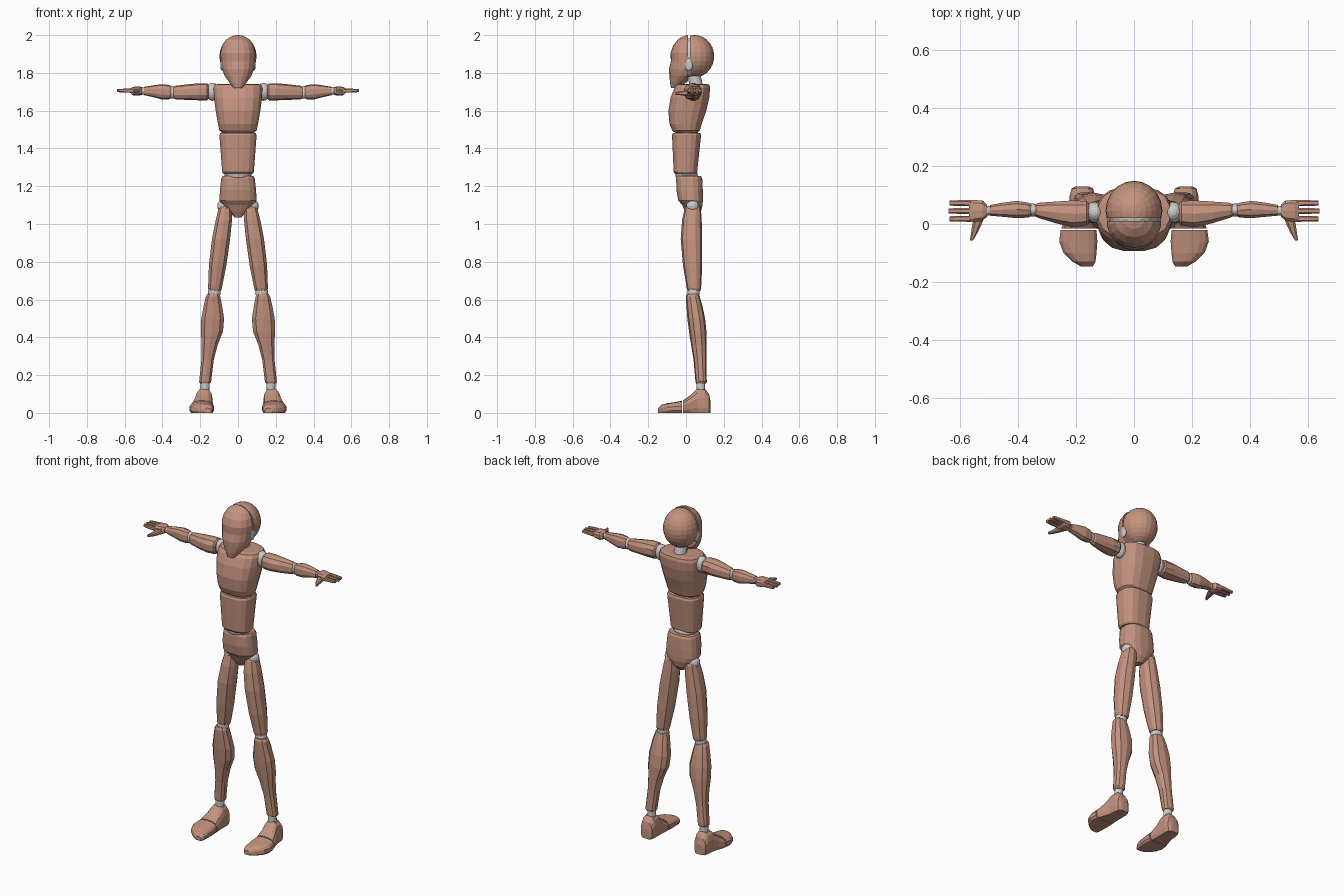
import bpy, bmesh, math
from mathutils import Vector

shell = bpy.data.materials.new("shell")
shell.diffuse_color = (0.55, 0.29, 0.21, 1)


def finish(name, bm, coloured=True, mirror=False):
    bmesh.ops.recalc_face_normals(bm, faces=bm.faces)
    me = bpy.data.meshes.new(name)
    bm.to_mesh(me)
    bm.free()
    ob = bpy.data.objects.new(name, me)
    bpy.context.collection.objects.link(ob)
    if coloured:
        me.materials.append(shell)
    if mirror:
        ob.modifiers.new("mirror", 'MIRROR')
    return ob


def cut(bm, y, keep_front):
    """Slice at a y plane, keep one half, close the hole."""
    n = (0, 1, 0) if keep_front else (0, -1, 0)
    r = bmesh.ops.bisect_plane(bm, geom=bm.verts[:] + bm.edges[:] + bm.faces[:],
                               plane_co=(0, y, 0), plane_no=n, clear_outer=True)
    edges = [e for e in r['geom_cut'] if isinstance(e, bmesh.types.BMEdge)]
    bmesh.ops.holes_fill(bm, edges=edges, sides=0)


def loft_bm(axis, sections, n=12, power=2.4):
    """Skin rounded sections: (position, centre u, centre v, half u, half v)."""
    bm = bmesh.new()
    rings = []
    for t, cu, cv, ru, rv in sections:
        ring = []
        for i in range(n):
            a = 2 * math.pi * (i + 0.5) / n
            c, s = math.cos(a), math.sin(a)
            u = cu + ru * math.copysign(abs(c) ** (2 / power), c)
            v = cv + rv * math.copysign(abs(s) ** (2 / power), s)
            co = {'x': (t, u, v), 'y': (u, t, v), 'z': (u, v, t)}[axis]
            ring.append(bm.verts.new(co))
        rings.append(ring)
    for p, q in zip(rings, rings[1:]):
        for i in range(n):
            j = (i + 1) % n
            bm.faces.new((p[i], p[j], q[j], q[i]))
    bm.faces.new(rings[0])
    bm.faces.new(rings[-1])
    return bm


def loft(name, axis, sections, n=12, power=2.4, coloured=True, mirror=False):
    return finish(name, loft_bm(axis, sections, n, power), coloured, mirror)


def ball(name, co, size, mirror=True):
    """Grey joint ball."""
    bm = bmesh.new()
    bmesh.ops.create_uvsphere(bm, u_segments=16, v_segments=10, radius=1)
    for v in bm.verts:
        v.co = Vector(co) + Vector([a * b for a, b in zip(v.co, size)])
    return finish(name, bm, False, mirror)


# Head: rear skull, front face plate, grey core and ear discs
bm = bmesh.new()
bmesh.ops.create_uvsphere(bm, u_segments=20, v_segments=14, radius=1)
for v in bm.verts:
    v.co = Vector((v.co.x * 0.098, 0.045 + v.co.y * 0.104, 1.888 + v.co.z * 0.112))
cut(bm, 0.02, False)
finish("skull_back", bm)
bm = loft_bm('z', [(1.72, 0, -0.058, 0.024, 0.022), (1.75, 0, -0.042, 0.047, 0.043),
                   (1.785, 0, -0.015, 0.072, 0.073), (1.82, 0, 0.005, 0.086, 0.095),
                   (1.86, 0, 0.01, 0.091, 0.09), (1.905, 0, 0.01, 0.094, 0.092),
                   (1.945, 0, 0.012, 0.084, 0.08), (1.975, 0, 0.015, 0.065, 0.06),
                   (1.993, 0, 0.018, 0.036, 0.035), (2.0, 0, 0.02, 0.012, 0.012)], 18, 2.1)
cut(bm, 0.011, True)
finish("face_plate", bm)
ball("head_core", (0, 0.025, 1.88), (0.088, 0.06, 0.105), False)
ball("ear_disc", (0.085, 0.015, 1.845), (0.009, 0.022, 0.034))
loft("neck", 'z', [(1.66, 0, 0.06, 0.045, 0.045), (1.73, 0, 0.055, 0.036, 0.036),
                   (1.82, 0, 0.035, 0.034, 0.034)], 14, 2, False)

# Torso shells
loft("chest", 'z', [(1.485, 0, 0.0, 0.088, 0.062), (1.495, 0, 0.0, 0.1, 0.074),
                    (1.53, 0, -0.002, 0.108, 0.087), (1.6, 0, 0.007, 0.12, 0.102),
                    (1.67, 0, 0.021, 0.129, 0.104), (1.72, 0, 0.033, 0.131, 0.096),
                    (1.738, 0, 0.038, 0.124, 0.086), (1.742, 0, 0.04, 0.1, 0.065)], 16, 2.6)
loft("abdomen", 'z', [(1.265, 0, -0.003, 0.078, 0.055), (1.275, 0, -0.003, 0.085, 0.063),
                      (1.38, 0, 0.0, 0.093, 0.071), (1.47, 0, 0.003, 0.1, 0.078),
                      (1.482, 0, 0.003, 0.095, 0.073)], 16, 2.8)
loft("pelvis", 'z', [(1.035, 0, 0.035, 0.018, 0.022), (1.065, 0, 0.038, 0.05, 0.042),
                     (1.1, 0, 0.034, 0.083, 0.055), (1.125, 0, 0.024, 0.1, 0.066),
                     (1.18, 0, 0.019, 0.097, 0.071), (1.24, 0, 0.017, 0.09, 0.07),
                     (1.253, 0, 0.017, 0.084, 0.064)], 16, 2.6)
for name, z, r in (("waist_joint", 1.26, 0.072), ("rib_joint", 1.485, 0.088)):
    ball(name, (0, 0.003, z), (r, 0.06, 0.035), False)

# Legs
ball("hip_joint", (0.078, 0.035, 1.095), (0.032, 0.034, 0.034))
loft("thigh", 'z', [(0.645, 0.122, 0.042, 0.033, 0.033), (0.66, 0.122, 0.042, 0.038, 0.038),
                    (0.78, 0.108, 0.035, 0.048, 0.051), (0.92, 0.09, 0.029, 0.05, 0.057),
                    (1.02, 0.075, 0.031, 0.045, 0.052), (1.085, 0.067, 0.036, 0.036, 0.043),
                    (1.095, 0.07, 0.037, 0.026, 0.034)], 10, 2.4, mirror=True)
ball("knee_joint", (0.126, 0.04, 0.637), (0.034, 0.032, 0.04))
loft("calf", 'z', [(0.155, 0.174, 0.08, 0.027, 0.025), (0.165, 0.174, 0.08, 0.033, 0.03),
                   (0.28, 0.161, 0.074, 0.034, 0.034), (0.36, 0.15, 0.068, 0.044, 0.041),
                   (0.43, 0.138, 0.062, 0.061, 0.046), (0.5, 0.134, 0.054, 0.063, 0.047),
                   (0.57, 0.133, 0.044, 0.05, 0.042), (0.615, 0.132, 0.036, 0.04, 0.037),
                   (0.63, 0.131, 0.035, 0.033, 0.03)], 10, 2.4, mirror=True)
loft("ankle_joint", 'z', [(0.1, 0.175, 0.078, 0.024, 0.024),
                          (0.17, 0.174, 0.078, 0.024, 0.024)], 12, 2, False, True)


def foot(name, rows):
    """Flat-soled lofts from (y, centre x, half width, top z)."""
    bm = loft_bm('y', [(y, x, h * 0.4, w, h * 0.6) for y, x, w, h in rows], 14, 2.6)
    for v in bm.verts:
        v.co.z = max(0.006, v.co.z) if v.co.z > 0.004 else 0.0
    finish(name, bm, True, True)


foot("heel", [(0.13, 0.178, 0.022, 0.06), (0.122, 0.178, 0.038, 0.1), (0.1, 0.178, 0.044, 0.128),
              (0.06, 0.18, 0.046, 0.13), (0.025, 0.185, 0.052, 0.095), (-0.015, 0.19, 0.062, 0.066)])
foot("toe_cap", [(-0.021, 0.191, 0.063, 0.064), (-0.06, 0.192, 0.067, 0.057),
                 (-0.1, 0.186, 0.058, 0.051), (-0.13, 0.172, 0.04, 0.043),
                 (-0.147, 0.162, 0.02, 0.025)])

# Arms
ball("shoulder_joint", (0.135, 0.04, 1.7), (0.034, 0.037, 0.048))
loft("upper_arm", 'x', [(0.155, 0.038, 1.7, 0.036, 0.036), (0.163, 0.037, 1.7, 0.044, 0.045),
                        (0.21, 0.035, 1.7, 0.048, 0.045), (0.27, 0.04, 1.698, 0.039, 0.041),
                        (0.33, 0.047, 1.696, 0.027, 0.036), (0.342, 0.047, 1.696, 0.021, 0.029)],
     10, mirror=True)
ball("elbow_joint", (0.35, 0.048, 1.697), (0.028, 0.023, 0.034))
loft("forearm", 'x', [(0.355, 0.048, 1.698, 0.022, 0.032), (0.365, 0.048, 1.698, 0.027, 0.038),
                      (0.405, 0.05, 1.7, 0.031, 0.04), (0.455, 0.049, 1.703, 0.025, 0.03),
                      (0.497, 0.047, 1.704, 0.019, 0.022)], 10, mirror=True)
ball("wrist_joint", (0.503, 0.046, 1.704), (0.02, 0.017, 0.018))
loft("palm", 'x', [(0.507, 0.046, 1.704, 0.022, 0.019), (0.522, 0.046, 1.704, 0.036, 0.025),
                   (0.555, 0.045, 1.705, 0.039, 0.021), (0.568, 0.045, 1.706, 0.037, 0.013)],
     10, 3, mirror=True)

# Fingers and thumb
for i, (y, tip) in enumerate(((0.018, 0.636), (0.045, 0.64), (0.072, 0.636))):
    loft(f"finger_{i + 1}", 'x', [(0.56, y, 1.706, 0.011, 0.012), (0.605, y, 1.706, 0.0105, 0.011),
                                  (tip, y, 1.706, 0.009, 0.008)], 8, 3, mirror=True)
loft("thumb", 'y', [(0.03, 0.532, 1.696, 0.019, 0.017), (0.0, 0.541, 1.694, 0.017, 0.015),
                    (-0.03, 0.55, 1.692, 0.012, 0.011), (-0.056, 0.56, 1.691, 0.006, 0.007)],
     8, 2.6, mirror=True)
